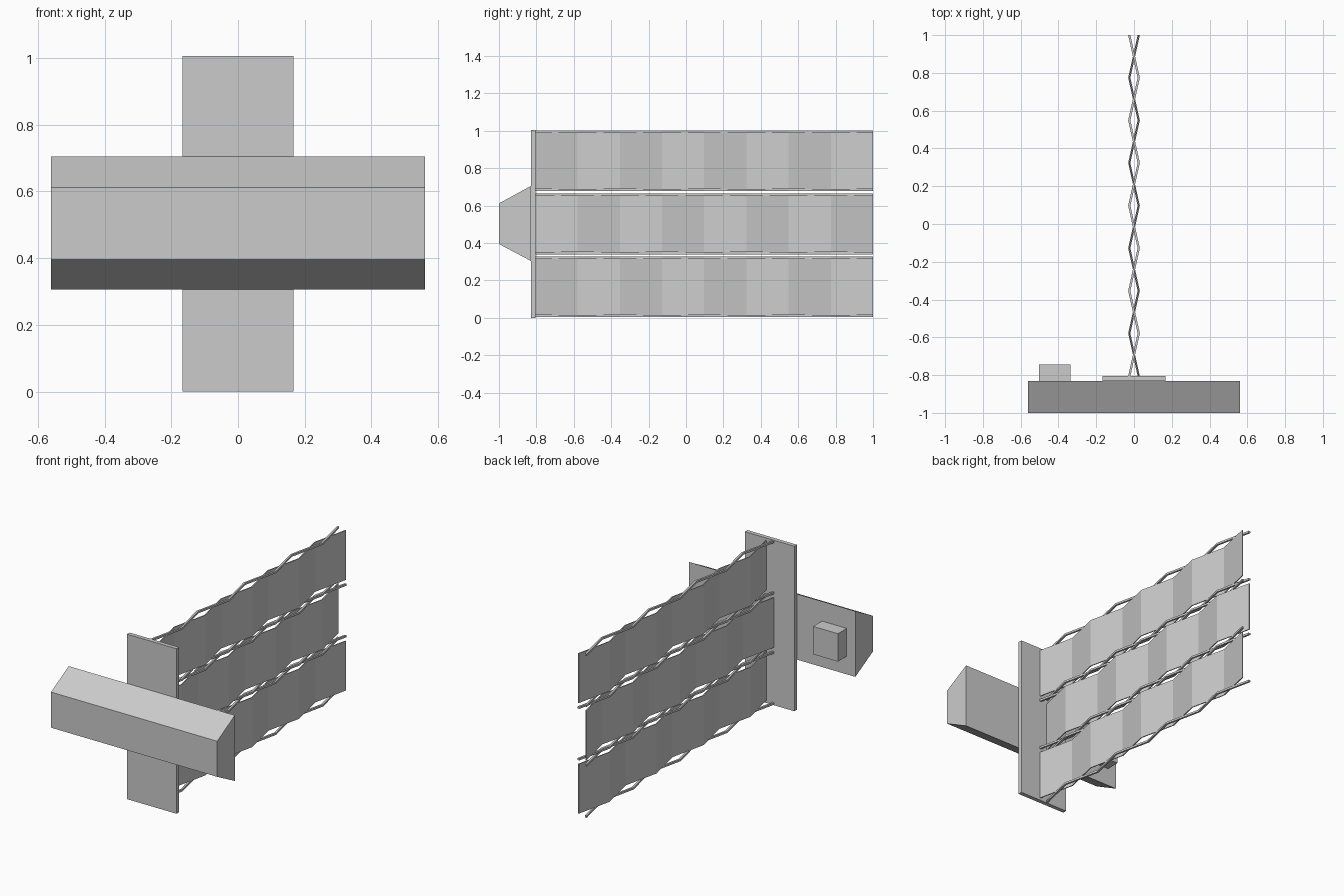
import bpy
import bmesh

if "Cube" in bpy.data.objects:
    bpy.data.objects.remove(bpy.data.objects["Cube"], do_unlink=True)

# Single light grey finish
grey = bpy.data.materials.new("light grey")
grey.use_nodes = True
colour = (0.6, 0.6, 0.6, 1.0)
grey.diffuse_color = colour
grey.node_tree.nodes["Principled BSDF"].inputs["Base Color"].default_value = colour


def prism(name, outline, direction):
    """Extrude a closed 3D outline along a direction into a solid."""
    bm = bmesh.new()
    face = bm.faces.new([bm.verts.new(p) for p in outline])
    ext = bmesh.ops.extrude_face_region(bm, geom=[face])
    verts = [v for v in ext["geom"] if isinstance(v, bmesh.types.BMVert)]
    bmesh.ops.translate(bm, verts=verts, vec=direction)
    bmesh.ops.recalc_face_normals(bm, faces=bm.faces[:])
    mesh = bpy.data.meshes.new(name)
    bm.to_mesh(mesh)
    bm.free()
    mesh.materials.append(grey)
    obj = bpy.data.objects.new(name, mesh)
    bpy.context.collection.objects.link(obj)
    return obj


def box(name, x, y, z):
    outline = [(x[0], y[0], z[0]), (x[1], y[0], z[0]),
               (x[1], y[1], z[0]), (x[0], y[1], z[0])]
    return prism(name, outline, (0, 0, z[1] - z[0]))


START, END, SEGMENTS, AMPLITUDE = -0.805, 1.0, 8, 0.025


def zigzag(name, phase, thickness, z0, z1):
    """Upright strip folded in a zigzag along y."""
    step = (END - START) / SEGMENTS
    path = [(phase * AMPLITUDE * (-1) ** i, START + i * step)
            for i in range(SEGMENTS + 1)]
    h = thickness / 2
    outline = [(x - h, y, z0) for x, y in path]
    outline += [(x + h, y, z0) for x, y in reversed(path)]
    return prism(name, outline, (0, 0, z1 - z0))


# Front beam with bevelled top and bottom
prism("front_beam",
      [(-0.56, -0.83, 0.305), (-0.56, -1.0, 0.395),
       (-0.56, -1.0, 0.612), (-0.56, -0.83, 0.705)], (1.12, 0, 0))

# Upright mounting plate and the small block behind the beam
box("mounting_plate", (-0.167, 0.167), (-0.83, -0.805), (0.0, 1.005))
box("rear_block", (-0.502, -0.335), (-0.83, -0.745), (0.415, 0.585))

# Folded panels, each edged by two rods folded the opposite way
ROD = 0.012
for label, phase, low, high in (("lower", 1, 0.015, 0.317),
                                ("middle", -1, 0.351, 0.655),
                                ("upper", 1, 0.689, 0.991)):
    zigzag(label + "_panel", phase, 0.006, low, high)
    zigzag(label + "_panel_top_rod", -phase, ROD, high - 0.001, high + ROD - 0.001)
    zigzag(label + "_panel_bottom_rod", -phase, ROD, low - ROD + 0.001, low + 0.001)
